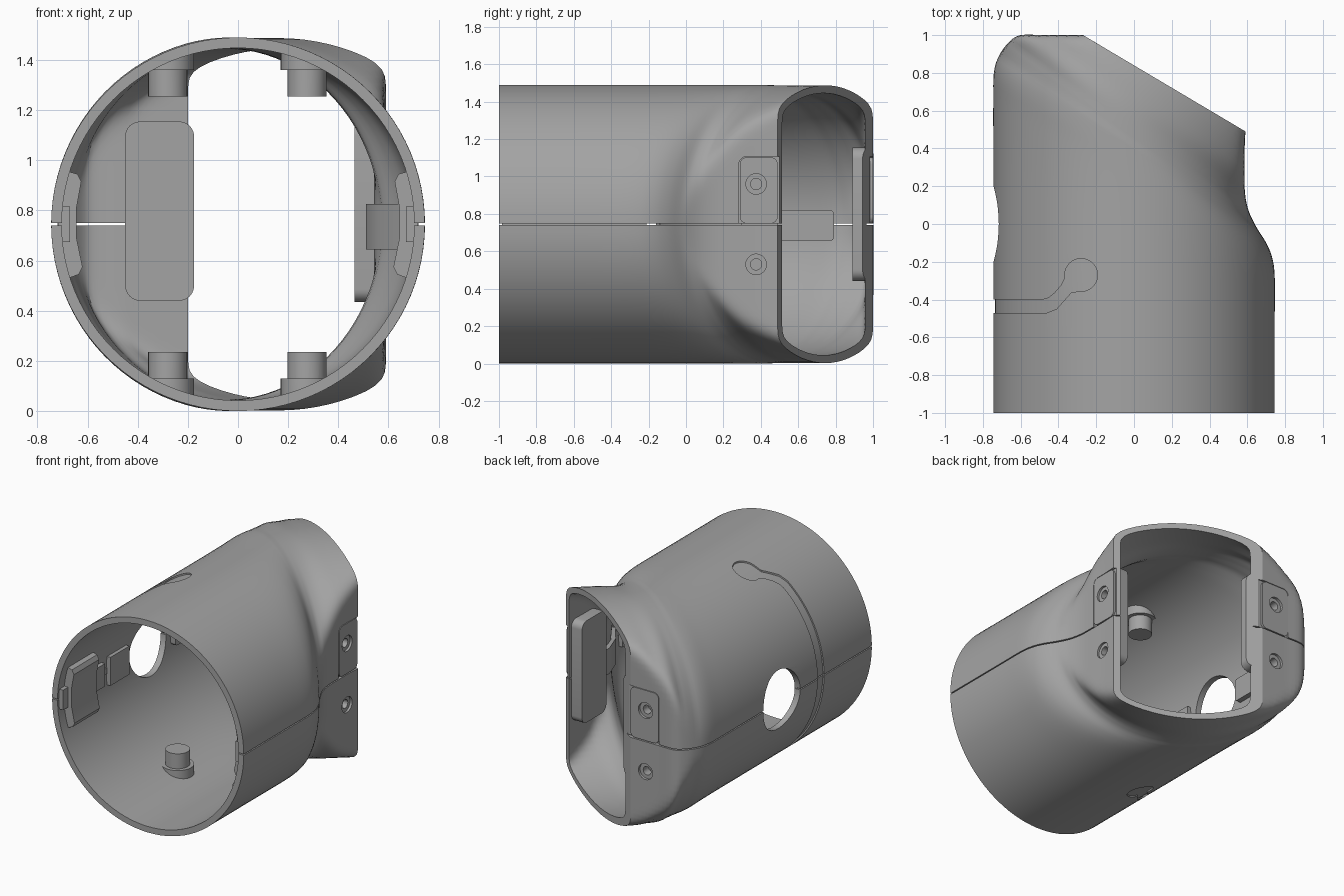
import bpy, bmesh
from math import sin, cos, pi, radians
from mathutils import Vector

if "Cube" in bpy.data.objects:
    bpy.data.objects.remove(bpy.data.objects["Cube"])

R, ZC, WALL = 0.745, 0.745, 0.042
GREY = bpy.data.materials.new('dark_grey')
GREY.diffuse_color = (.37, .37, .37, 1)
GREY.use_nodes = True
GREY.node_tree.nodes["Principled BSDF"].inputs["Base Color"].default_value = GREY.diffuse_color


def make(name, verts, faces):
    bm = bmesh.new()
    vs = [bm.verts.new(v) for v in verts]
    for f in faces:
        bm.faces.new([vs[i] for i in f])
    bmesh.ops.recalc_face_normals(bm, faces=bm.faces)
    me = bpy.data.meshes.new(name)
    bm.to_mesh(me)
    bm.free()
    me.materials.append(GREY)
    ob = bpy.data.objects.new(name, me)
    bpy.context.collection.objects.link(ob)
    return ob


def prism(name, pts, axis, lo, hi):
    """Extrude a 2D outline along an axis; z is measured from the shell axis."""
    put = {'x': lambda a, b, t: (t, a, b + ZC),
           'y': lambda a, b, t: (a, t, b + ZC),
           'z': lambda a, b, t: (a, b, t + ZC)}[axis]
    n = len(pts)
    verts = [put(a, b, t) for t in (lo, hi) for a, b in pts]
    faces = [range(n), range(n, 2 * n)]
    faces += [(i, (i + 1) % n, n + (i + 1) % n, n + i) for i in range(n)]
    return make(name, verts, faces)


def arc(cx, cy, r, a0=0, a1=360, n=32):
    full = a1 - a0 == 360
    return [(cx + r * cos(radians(a0 + (a1 - a0) * i / n)),
             cy + r * sin(radians(a0 + (a1 - a0) * i / n))) for i in range(n if full else n + 1)]


def rrect(x0, x1, y0, y1, r):
    return (arc(x1 - r, y1 - r, r, 0, 90, 6) + arc(x0 + r, y1 - r, r, 90, 180, 6)
            + arc(x0 + r, y0 + r, r, 180, 270, 6) + arc(x1 - r, y0 + r, r, 270, 359.9, 6))


def boolean(targets, cutter, op='DIFFERENCE'):
    for ob in targets:
        m = ob.modifiers.new('b', 'BOOLEAN')
        m.object, m.operation, m.solver = cutter, op, 'EXACT'
        bpy.context.view_layer.update()
        ev = ob.evaluated_get(bpy.context.evaluated_depsgraph_get())
        me = bpy.data.meshes.new_from_object(ev)
        ob.modifiers.clear()
        ob.data = me
    bpy.data.objects.remove(cutter)


# Left and right wall lines seen from the top: each row is one cross-section
ROWS = [(-.745, -1, .745, -1), (-.745, 0, .745, -.5), (-.745, .4, .745, -.28),
        (-.745, .65, .732, -.18), (-.742, .8, .70, -.10), (-.715, .89, .65, -.02),
        (-.66, .965, .607, .07), (-.60, 1, .588, .16), (-.48, 1, .585, .27),
        (-.38, 1, .585, .38), (-.27, 1, .59, .49)]
SUB, SEG = 4, 48


def row_at(t):
    i = min(int(t), len(ROWS) - 2)
    f = t - i
    p = [Vector(ROWS[max(0, min(len(ROWS) - 1, i + k))]) for k in (-1, 0, 1, 2)]
    if i == 0:
        return p[1].lerp(p[2], f)
    return .5 * (2 * p[1] + (p[2] - p[0]) * f + (2 * p[0] - 5 * p[1] + 4 * p[2] - p[3]) * f * f
                 + (3 * p[1] - p[0] - 3 * p[2] + p[3]) * f ** 3)


def half_section(L, Rt, a, h):
    """Upper half of an ellipse clipped flat at both walls, corners softened."""
    mid, d = (L + Rt) / 2, (Rt - L).normalized()
    w = (Rt - L).length / 2
    p = [Vector((max(-w, min(w, a * cos(pi * i / SEG))), h * sin(pi * i / SEG))) for i in range(SEG + 1)]
    if a > w + 1e-4:
        for _ in range(3):
            p = [p[0]] + [(p[i - 1] + 2 * p[i] + p[i + 1]) / 4 for i in range(1, SEG)] + [p[-1]]
    return [(mid.x + d.x * q.x, mid.y + d.y * q.x, max(q.y, .004)) for q in p]


def shell(name, sign):
    loops, n = [], (len(ROWS) - 1) * SUB
    for k in range(n + 1):
        t = k / SUB
        v, v0, v1 = row_at(t), row_at(max(0, t - .1)), row_at(min(n / SUB, t + .1))
        L, Rt, d1 = v.xy, Vector(v[2:4]), v1 - v0
        d = (Rt - L).normalized()
        ins = []
        for tx, ty in ((d1[0], d1[1]), (d1[2], d1[3])):
            nrm = Vector((ty, -tx)).normalized()
            ins.append(WALL / max(.4, abs(nrm.dot(d))))
        w = (Rt - L).length / 2
        a = max(w, .82 + .11 * max(0, (t - 6) / 4)) if t >= 4 else w
        outer = half_section(L, Rt, a, R)
        inner = half_section(L + d * ins[0], Rt - d * ins[1], a - sum(ins) / 2, R - WALL)
        loops.append(outer + inner[::-1])
    m = len(loops[0])
    verts = [(x, y, ZC + sign * z) for lp in loops for x, y, z in lp]
    faces = [(k * m + i, k * m + (i + 1) % m, (k + 1) * m + (i + 1) % m, (k + 1) * m + i)
             for k in range(n) for i in range(m)]
    for b in (0, n * m):
        faces += [(b + i, b + i + 1, b + m - 2 - i, b + m - 1 - i) for i in range(SEG)]
    return make(name, verts, faces)


upper, lower = shell('upper_shell', 1), shell('lower_shell', -1)
halves = [upper, lower]

# Shallow keyhole groove around the left side
key = ([(-.9, -.47), (-.46, -.47), (-.41, -.45), (-.37, -.405), (-.33, -.36)]
       + arc(-.28, -.27, .087, -90, 190, 28)
       + [(-.385, -.325), (-.42, -.365), (-.45, -.39), (-.48, -.40), (-.9, -.40)])
for ob, lo, hi in ((upper, -.05, .9), (lower, -.9, .05)):
    groove = prism('groove_cutter', key, 'z', lo, hi)
    boolean([groove], prism('core', arc(0, 0, .735, n=96), 'y', -1.2, 1.2))
    boolean([ob], groove)

# Round hole in the left side
boolean(halves, prism('hole_cutter', arc(0, 0, .205, n=48), 'x', -1, -.5))

# Thick backing plates behind both flats, the left one trimmed to the slanted opening
left_backing = prism('left_backing_plate', rrect(-.45, -.175, -.305, .41, .06), 'y', .89, .965)
boolean([left_backing], prism('trim', [(-.27, 1), (-.10, .90), (0, 1)], 'z', -1, 1))
right_backing = prism('right_backing_plate', rrect(.22, .49, -.31, .405, .05), 'x', .465, .55)

# Outlined cover plates on the upper half
boolean([upper], prism('pocket', rrect(.283, .7, -.1, .361, .04), 'x', .572, .8))
boolean([upper], prism('pocket', rrect(-.491, 0, -.1, .361, .04), 'y', .985, 1.2))
right_cover = prism('right_cover_plate', rrect(.288, .49, .004, .357, .036), 'x', .56, .586)
left_cover = prism('left_cover_plate', rrect(-.487, -.268, .004, .357, .036), 'y', .97, 1.0)

# Stepped screw holes
for z in (.215, -.215):
    half = upper if z > 0 else lower
    for r, depth in ((.055, .018), (.03, .075)):
        c = [half, right_backing] + ([right_cover] if z > 0 else [])
        boolean(c, prism('screw_cutter', arc(.375, z, r), 'x', .588 - depth, .8))
        c = [half, left_backing] + ([left_cover] if z > 0 else [])
        boolean(c, prism('screw_cutter', arc(-.385, z, r), 'y', 1 - depth, 1.2))

# Stepped pegs, trimmed to the curved wall
for side, s in (('top', 1), ('bottom', -1)):
    for x in (-.28, .275):
        for part, r, z in (('peg', .078, .51), ('peg_base', .105, .615)):
            lo, hi = sorted((s * z, s * .74))
            peg = prism(f'{side}_{part}', arc(x, -.27, r), 'z', lo, hi)
            boolean([peg], prism('core', arc(0, 0, .72, n=96), 'y', -1, 1), 'INTERSECT')

# Latch blocks, lap tabs and a thin lap strip along the seam near the front
for side, s in (('left', -1), ('right', 1)):
    latch = [(.72, -.1), (.675, -.215), (.635, -.2), (.62, -.17), (.645, -.05),
             (.645, .06), (.625, .17), (.64, .2), (.675, .21), (.72, .1)]
    prism(f'{side}_latch', [(s * a, b) for a, b in latch], 'y', -.93, -.65)
    for y0, y1, h, x in ((-.985, -.93, .07, .67), (-.65, -.52, .08, .67), (-.46, -.25, .1, .67),
                         (-.98, -.21, .02, .695)):
        prism(f'{side}_seam_tab', [(s * .715, -h), (s * x, -h), (s * x, h), (s * .715, h)], 'y', y0, y1)

# Rear lap tabs bridging the seam
prism('left_rear_tab', rrect(.25, .79, -.09, .075, .02), 'x', -.715, -.66)
prism('right_rear_tab', [(.70, -.14), (.66, -.16), (.56, -.02), (.51, .12), (.51, .3), (.56, .3),
                         (.56, .1), (.62, -.03)], 'z', -.1, .08)

# Smooth shading with crisp edges
bpy.ops.object.select_all(action='SELECT')
bpy.context.view_layer.objects.active = upper
bpy.ops.object.shade_smooth_by_angle(angle=radians(30))
